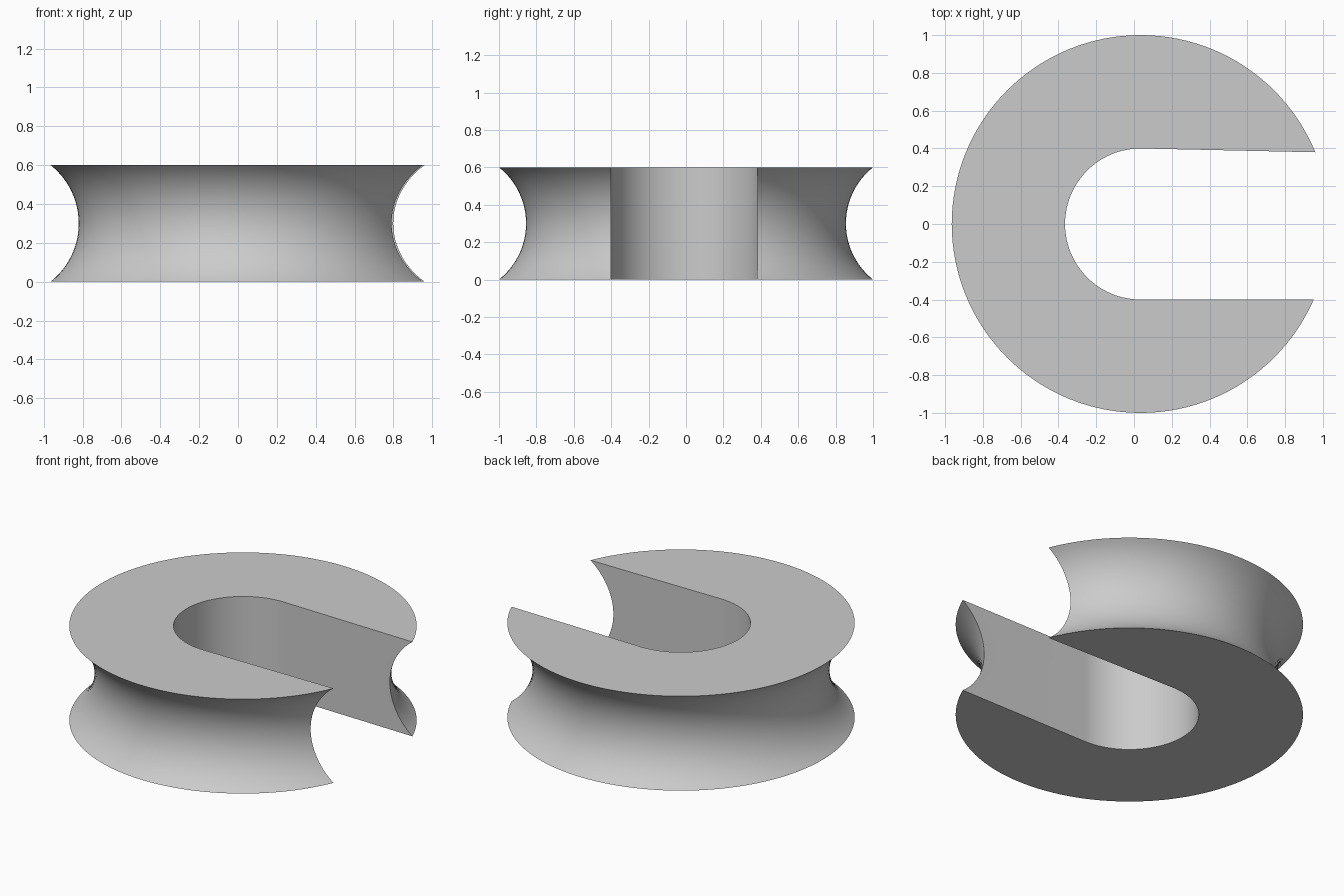
import bpy, bmesh, math
from mathutils import Vector

cube = bpy.data.objects.get("Cube")
if cube:
    bpy.data.objects.remove(cube, do_unlink=True)

CX, RADIUS, HEIGHT, WAIST = 0.035, 1.0, 0.6, 0.855
SLOT = 0.4

grey = bpy.data.materials.new("plain_grey")
grey.use_nodes = True
colour = (0.6, 0.6, 0.6, 1)
grey.diffuse_color = colour
grey.node_tree.nodes["Principled BSDF"].inputs["Base Color"].default_value = colour


def make_object(name, bm):
    bmesh.ops.recalc_face_normals(bm, faces=bm.faces)
    mesh = bpy.data.meshes.new(name)
    bm.to_mesh(mesh)
    bm.free()
    mesh.materials.append(grey)
    obj = bpy.data.objects.new(name, mesh)
    bpy.context.collection.objects.link(obj)
    return obj


# Disc with a concave circular rim, revolved about its axis
half = HEIGHT / 2
sag = RADIUS - WAIST
arc_r = (half * half + sag * sag) / (2 * sag)
sweep = math.asin(half / arc_r)
profile = [(0, 0)]
for i in range(25):
    a = sweep * (i / 12 - 1)
    profile.append((WAIST + arc_r * (1 - math.cos(a)), half + arc_r * math.sin(a)))
profile.append((0, HEIGHT))

bm = bmesh.new()
verts = [bm.verts.new((CX + r, 0, z)) for r, z in profile]
edges = [bm.edges.new(pair) for pair in zip(verts, verts[1:])]
bmesh.ops.spin(bm, geom=verts + edges, cent=(CX, 0, 0), axis=(0, 0, 1),
               angle=math.tau, steps=128, use_duplicate=False)
bmesh.ops.remove_doubles(bm, verts=bm.verts, dist=0.0001)
bmesh.ops.dissolve_limit(bm, angle_limit=0.001, verts=bm.verts,
                         edges=[e for e in bm.edges if all(
                             abs(v.co.x - CX) < 0.001 and abs(v.co.y) < 0.001
                             for v in e.verts[:1]) or any(
                             Vector((v.co.x - CX, v.co.y)).length < 0.001
                             for v in e.verts)])
body = make_object("slotted_grooved_disc", bm)

# Round-ended slot, with the back wall tapering slightly inward
bm = bmesh.new()
outline = [(CX + SLOT * math.cos(a), SLOT * math.sin(a))
           for a in (math.pi * (0.5 + i / 48) for i in range(49))]
outline += [(1.5, -SLOT), (1.5, 0.368)]
face = bm.faces.new([bm.verts.new((x, y, -0.2)) for x, y in outline])
result = bmesh.ops.extrude_face_region(bm, geom=[face])
bmesh.ops.translate(bm, vec=(0, 0, HEIGHT + 0.4),
                    verts=[g for g in result["geom"] if isinstance(g, bmesh.types.BMVert)])
cutter = make_object("slot_cutter", bm)
cutter.hide_render = True

# Cut the slot and smooth the curved walls
cut = body.modifiers.new("slot", 'BOOLEAN')
cut.operation = 'DIFFERENCE'
cut.solver = 'EXACT'
cut.object = cutter
bpy.ops.object.select_all(action='DESELECT')
body.select_set(True)
bpy.context.view_layer.objects.active = body
bpy.ops.object.modifier_apply(modifier=cut.name)
bpy.data.objects.remove(cutter, do_unlink=True)
bpy.ops.object.shade_smooth_by_angle(angle=math.radians(30))
